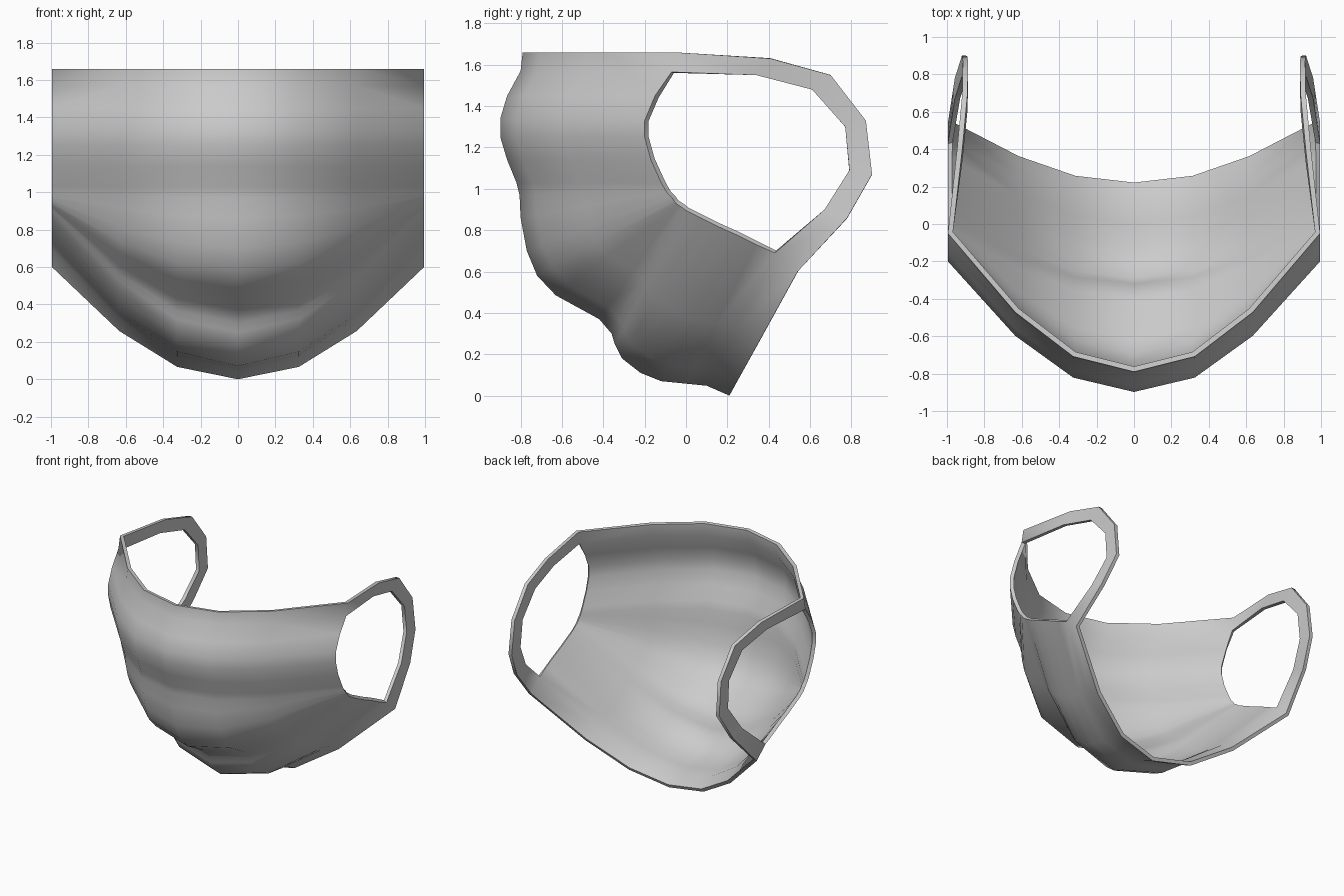
import bpy, bmesh, math

if "Cube" in bpy.data.objects:
    bpy.data.objects.remove(bpy.data.objects["Cube"])

# Profile rows, top to bottom: (centre y, centre z, side y, side z)
ROWS = [
    (-.79, 1.66, -.05, 1.66), (-.80, 1.57, -.07, 1.565), (-.865, 1.45, -.15, 1.45),
    (-.898, 1.34, -.20, 1.33), (-.898, 1.25, -.20, 1.25), (-.865, 1.14, -.17, 1.14),
    (-.82, 1.03, -.12, 1.03), (-.805, .97, -.10, .995), (-.80, .86, -.09, .98),
    (-.77, .70, -.07, .96), (-.72, .58, -.06, .945), (-.63, .485, -.05, .93),
    (-.42, .37, -.035, .92), (-.36, .30, -.02, .91), (-.345, .25, .00, .895),
    (-.31, .18, .07, .86), (-.22, .11, .15, .82), (-.12, .07, .25, .775),
    (.0, .058, .34, .73), (.10, .048, .43, .69), (.21, .0, .54, .60),
]
# Columns: x and blend from the centre profile to the side profile
COLS = [(0, 0), (.325, .11), (.635, .43), (.995, 1)]
# Ear loop: outer y, z, inner y, z, x
LOOP = [
    (.41, 1.63, .34, 1.55, .945), (.70, 1.55, .61, 1.48, .918),
    (.87, 1.33, .77, 1.30, .915), (.90, 1.07, .79, 1.09, .92),
    (.78, .86, .67, .90, .958),
]

bm = bmesh.new()

# Half of the face cover
grid = [[bm.verts.new((x, cy + (sy - cy) * t, cz + (sz - cz) * t)) for x, t in COLS]
        for cy, cz, sy, sz in ROWS]
for a, b in zip(grid, grid[1:]):
    for j in range(len(COLS) - 1):
        bm.faces.new((a[j], b[j], b[j + 1], a[j + 1]))

# Ear loop strip joined to the top and bottom corners
pairs = [(grid[0][-1], grid[1][-1])]
pairs += [(bm.verts.new((x, oy, oz)), bm.verts.new((x, iy, iz))) for oy, oz, iy, iz, x in LOOP]
pairs += [(grid[-1][-1], grid[-2][-1])]
for (o1, i1), (o2, i2) in zip(pairs, pairs[1:]):
    bm.faces.new((o1, i1, i2, o2))

mesh = bpy.data.meshes.new("face_mask")
bm.to_mesh(mesh)
bm.free()
mask = bpy.data.objects.new("face_mask", mesh)
bpy.context.collection.objects.link(mask)
bpy.context.view_layer.objects.active = mask
mask.select_set(True)

# Mirror the half and give the cloth thickness
mirror = mask.modifiers.new("mirror", 'MIRROR')
mirror.use_clip = True
solid = mask.modifiers.new("thickness", 'SOLIDIFY')
solid.thickness = .028
solid.offset = -1
for name in ("mirror", "thickness"):
    bpy.ops.object.modifier_apply(modifier=name)
bpy.ops.object.shade_smooth_by_angle(angle=math.radians(60))
